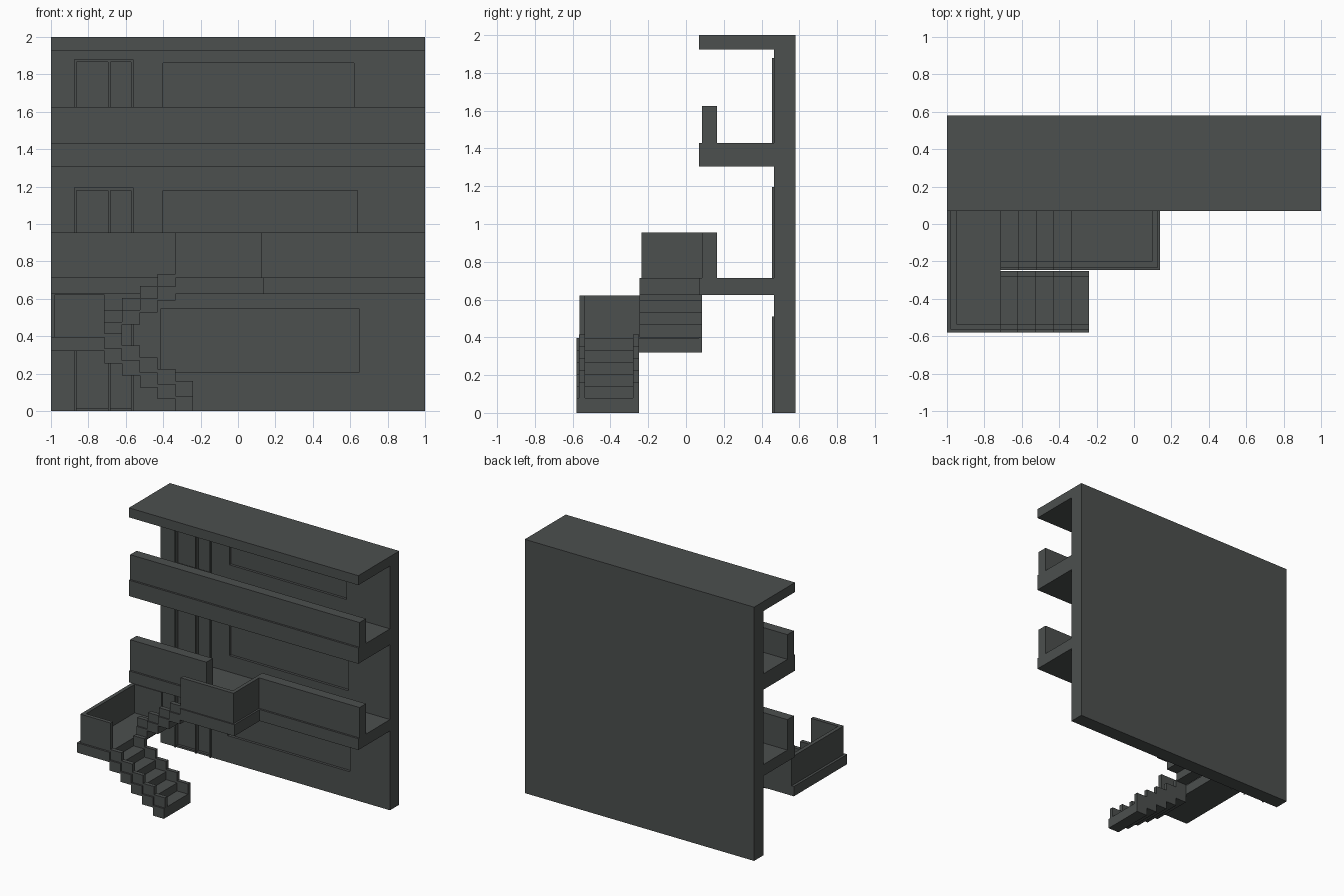
import bpy, bmesh
from mathutils import Vector

if "Cube" in bpy.data.objects:
    bpy.data.objects.remove(bpy.data.objects["Cube"])

concrete = bpy.data.materials.new("dark_grey_concrete")
concrete.diffuse_color = (0.072, 0.079, 0.077, 1)
concrete.use_nodes = True
concrete.node_tree.nodes["Principled BSDF"].inputs["Base Color"].default_value = concrete.diffuse_color


def boxes(name, specs):
    """One object from boxes given as (x0, x1, y0, y1, z0, z1)."""
    bm = bmesh.new()
    for x0, x1, y0, y1, z0, z1 in specs:
        lo, hi = Vector((x0, y0, z0)), Vector((x1, y1, z1))
        verts = bmesh.ops.create_cube(bm, size=1)["verts"]
        for v in verts:
            v.co = Vector((v.co[i] + 0.5) * (hi[i] - lo[i]) + lo[i] for i in range(3))
    me = bpy.data.meshes.new(name)
    bm.to_mesh(me)
    bm.free()
    me.materials.append(concrete)
    ob = bpy.data.objects.new(name, me)
    bpy.context.collection.objects.link(ob)
    return ob


WALL = 0.465   # front face of the back wall
DEEP = 0.02    # depth of window and door recesses

# Back wall with recessed windows and doors on three storeys
wall = boxes("back_wall", [(-1, 1, WALL, 0.58, 0, 2)])
recesses, frames = [], []
storeys = [  # floor, door head, window x0, x1, z0, z1
    (0.0, 0.51, -0.415, 0.65, 0.21, 0.545),
    (0.715, 1.195, -0.40, 0.64, 0.845, 1.18),
    (1.43, 1.88, -0.40, 0.62, 1.56, 1.86)]
for floor, head, x0, x1, z0, z1 in storeys:
    recesses.append((x0, x1, WALL - 0.1, WALL + DEEP, z0, z1))
    for a, b in ((-0.863, -0.695), (-0.683, -0.572)):
        recesses.append((a, b, WALL - 0.1, WALL + DEEP, floor + 0.015, head - 0.015))
    for a, b in ((-0.877, -0.863), (-0.695, -0.683), (-0.572, -0.558)):
        frames.append((a, b, WALL - 0.01, WALL, floor, head - 0.015))
    frames.append((-0.877, -0.558, WALL - 0.01, WALL, head - 0.015, head))
cutter = boxes("recess_cutter", recesses)
cutter.hide_render = True
cutter.hide_viewport = True
cut = wall.modifiers.new("recesses", "BOOLEAN")
cut.operation = "DIFFERENCE"
cut.solver = "EXACT"
cut.object = cutter
boxes("door_frames", frames)

# Roof and gallery slabs
for name, z0, z1 in (("roof_slab", 1.925, 2), ("upper_gallery_slab", 1.305, 1.43),
                     ("lower_gallery_slab", 0.625, 0.715)):
    boxes(name, [(-1, 1, 0.07, WALL, z0, z1)])

# Gallery parapets; the lower one opens onto the projecting balcony
boxes("upper_parapet", [(-1, 1, 0.085, 0.165, 1.43, 1.625)])
boxes("lower_parapet", [(-1, -0.335, 0.085, 0.165, 0.715, 0.955),
                        (0.095, 1, 0.085, 0.165, 0.715, 0.955)])

# Projecting balcony at the head of the stairs
boxes("balcony_slab", [(-0.335, 0.14, -0.245, 0.07, 0.625, 0.715)])
boxes("balcony_parapet_front", [(-0.335, 0.125, -0.235, -0.2, 0.715, 0.955)])
boxes("balcony_parapet_side", [(0.095, 0.125, -0.2, 0.085, 0.715, 0.955)])

# Half landing with parapets on its outer sides
boxes("landing_slab", [(-1, -0.715, -0.58, 0.085, 0.32, 0.397)])
boxes("landing_parapet_side", [(-0.98, -0.95, -0.565, 0.085, 0.397, 0.622)])
boxes("landing_parapet_front", [(-0.95, -0.715, -0.565, -0.535, 0.397, 0.622)])
boxes("landing_parapet_back", [(-0.95, -0.715, 0.07, 0.085, 0.397, 0.622)])

RUN, RISE = 0.095, 0.0635

# Lower flight climbs towards -x from the ground, stepped walls on both sides
treads, sides = [], []
for i in range(5):
    x1, z = -0.24 - RUN * i, RISE * i
    treads.append((x1 - RUN, x1, -0.58, -0.25, z, z + 0.08))
    for y0, y1 in ((-0.567, -0.535), (-0.28, -0.25)):
        sides.append((x1 - RUN, x1, y0, y1, z + 0.08, z + 0.16))
boxes("lower_stair_steps", treads)
boxes("lower_stair_walls", sides)

# Upper flight climbs back towards +x to the balcony, stepped wall in front
treads, sides = [], []
for i in range(4):
    x0, z = -0.715 + RUN * i, 0.4 + 0.064 * i
    treads.append((x0, x0 + RUN, -0.245, 0.085, z, z + 0.075))
    sides.append((x0, x0 + RUN, -0.235, -0.2, z + 0.075, z + 0.14))
boxes("upper_stair_steps", treads)
boxes("upper_stair_wall", sides)
